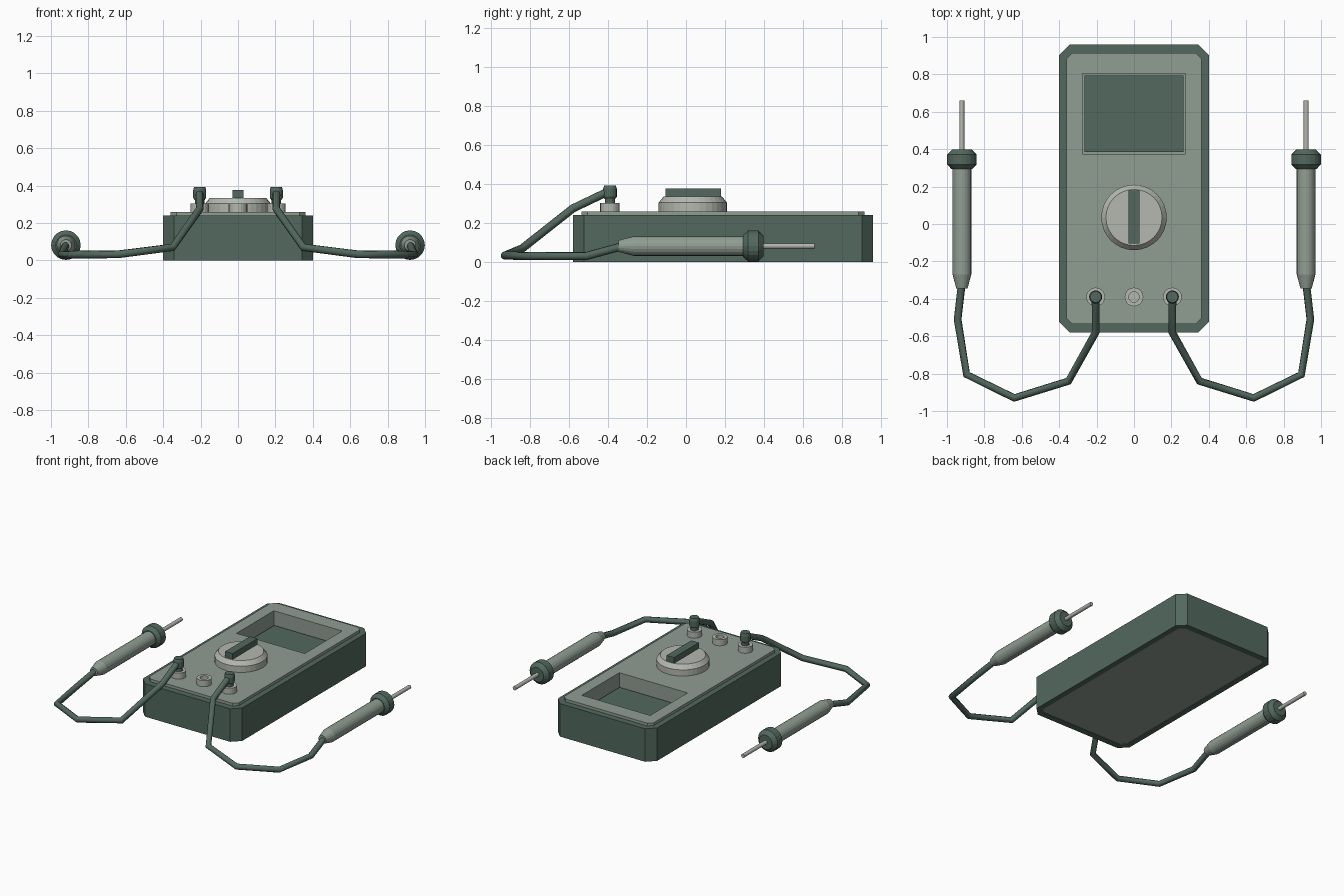
import bpy, bmesh, math
from mathutils import Matrix, Vector

if "Cube" in bpy.data.objects:
    bpy.data.objects.remove(bpy.data.objects["Cube"])


def material(name, rgb):
    m = bpy.data.materials.new(name)
    m.diffuse_color = (*rgb, 1)
    m.use_nodes = True
    m.node_tree.nodes["Principled BSDF"].inputs["Base Color"].default_value = m.diffuse_color
    return m


GREEN = material("dark_green", (0.085, 0.14, 0.112))
PANEL = material("panel_grey", (0.28, 0.34, 0.29))
PALE = material("pale_grey", (0.46, 0.48, 0.43))


def finish(name, bm, mat):
    bmesh.ops.recalc_face_normals(bm, faces=bm.faces)
    me = bpy.data.meshes.new(name)
    bm.to_mesh(me)
    bm.free()
    ob = bpy.data.objects.new(name, me)
    bpy.context.collection.objects.link(ob)
    me.materials.append(mat)
    return ob


def box(name, x, y, z, mat):
    bm = bmesh.new()
    bmesh.ops.create_cube(bm, size=1)
    size = Matrix.Diagonal((x[1] - x[0], y[1] - y[0], z[1] - z[0], 1))
    mid = Vector((sum(x) / 2, sum(y) / 2, sum(z) / 2))
    bm.transform(Matrix.Translation(mid) @ size)
    return finish(name, bm, mat)


def outline(hx, y0, y1, c):
    """Rectangle with cut corners."""
    return [(-hx + c, y0), (hx - c, y0), (hx, y0 + c), (hx, y1 - c),
            (hx - c, y1), (-hx + c, y1), (-hx, y1 - c), (-hx, y0 + c)]


def loft(name, loops, mat, closed=False):
    """Skin equal-length loops; closed joins last to first, otherwise ends are capped."""
    bm = bmesh.new()
    rings = [[bm.verts.new(p) for p in loop] for loop in loops]
    pairs = list(zip(rings, rings[1:]))
    if closed:
        pairs.append((rings[-1], rings[0]))
    else:
        bm.faces.new(rings[0])
        bm.faces.new(rings[-1])
    n = len(rings[0])
    for a, b in pairs:
        for i in range(n):
            j = (i + 1) % n
            bm.faces.new((a[i], a[j], b[j], b[i]))
    return finish(name, bm, mat)


def lathe(name, profile, at, mat, sides=20, along_y=False, closed=False):
    """Turn a (radius, height) profile around z, or around y."""
    loops = []
    for r, h in profile:
        loop = []
        for i in range(sides):
            a = 2 * math.pi * i / sides
            u, v = r * math.cos(a), r * math.sin(a)
            loop.append(Vector(at) + Vector((u, h, v) if along_y else (u, v, h)))
        loops.append(loop)
    return loft(name, loops, mat, closed)


def at_z(points, z):
    return [(x, y, z) for x, y in points]


# Case: outer shell frame around a core that shows as the face and back panel
outer = outline(0.40, -0.58, 0.96, 0.057)
inner = outline(0.36, -0.535, 0.915, 0.03)
loft("case_shell", [at_z(outer, 0), at_z(outer, 0.24), at_z(inner, 0.24), at_z(inner, 0)],
     GREEN, closed=True)
core = loft("face_panel", [at_z(inner, 0.003), at_z(inner, 0.26)], PANEL)

# Display pocket
cutter = box("display_cutter", (-0.275, 0.275), (0.375, 0.805), (0.14, 0.4), PANEL)
mod = core.modifiers.new("display_pocket", 'BOOLEAN')
mod.object = cutter
mod.solver = 'EXACT'
bpy.context.view_layer.objects.active = core
bpy.ops.object.modifier_apply(modifier=mod.name)
bpy.data.objects.remove(cutter)
box("display_screen", (-0.265, 0.265), (0.385, 0.795), (0.138, 0.16), GREEN)

# Selector dial
lathe("selector_dial", [(0.175, 0.255), (0.175, 0.305), (0.15, 0.335)], (0, 0.035, 0), PALE, 32)
box("dial_grip", (-0.03, 0.03), (-0.105, 0.18), (0.33, 0.377), GREEN)

# Input sockets
for i, x in enumerate((-0.205, 0, 0.205)):
    lathe(f"socket_{i + 1}", [(0.05, 0.255), (0.05, 0.304), (0.028, 0.304), (0.028, 0.275)],
          (x, -0.39, 0), PALE)

# Test leads, one each side
for side, s in (("left", -1), ("right", 1)):
    lathe(f"plug_{side}",
          [(0.026, 0.28), (0.026, 0.322), (0.035, 0.335), (0.035, 0.375), (0.03, 0.393)],
          (s * 0.205, -0.39, 0), GREEN, 16)

    curve = bpy.data.curves.new(f"cable_{side}", 'CURVE')
    curve.dimensions = '3D'
    curve.bevel_depth = 0.021
    curve.bevel_resolution = 2
    curve.use_fill_caps = True
    path = [(0.205, -0.39, 0.366), (0.205, -0.58, 0.275), (0.35, -0.84, 0.07),
            (0.64, -0.93, 0.033), (0.895, -0.805, 0.031), (0.943, -0.51, 0.031),
            (0.922, -0.33, 0.08)]
    spline = curve.splines.new('POLY')
    spline.points.add(len(path) - 1)
    for p, (x, y, z) in zip(spline.points, path):
        p.co = (s * x, y, z, 1)
    curve.materials.append(GREEN)
    bpy.context.collection.objects.link(bpy.data.objects.new(f"cable_{side}", curve))

    axis = (s * 0.92, 0, 0.082)
    lathe(f"probe_handle_{side}", [(0.03, -0.345), (0.05, -0.27), (0.05, 0.31)],
          axis, PANEL, along_y=True)
    lathe(f"probe_collar_{side}",
          [(0.055, 0.293), (0.079, 0.318), (0.079, 0.372), (0.052, 0.398)],
          axis, GREEN, along_y=True)
    lathe(f"probe_tip_{side}", [(0.014, 0.38), (0.014, 0.66)], axis, PALE, 12, along_y=True)
